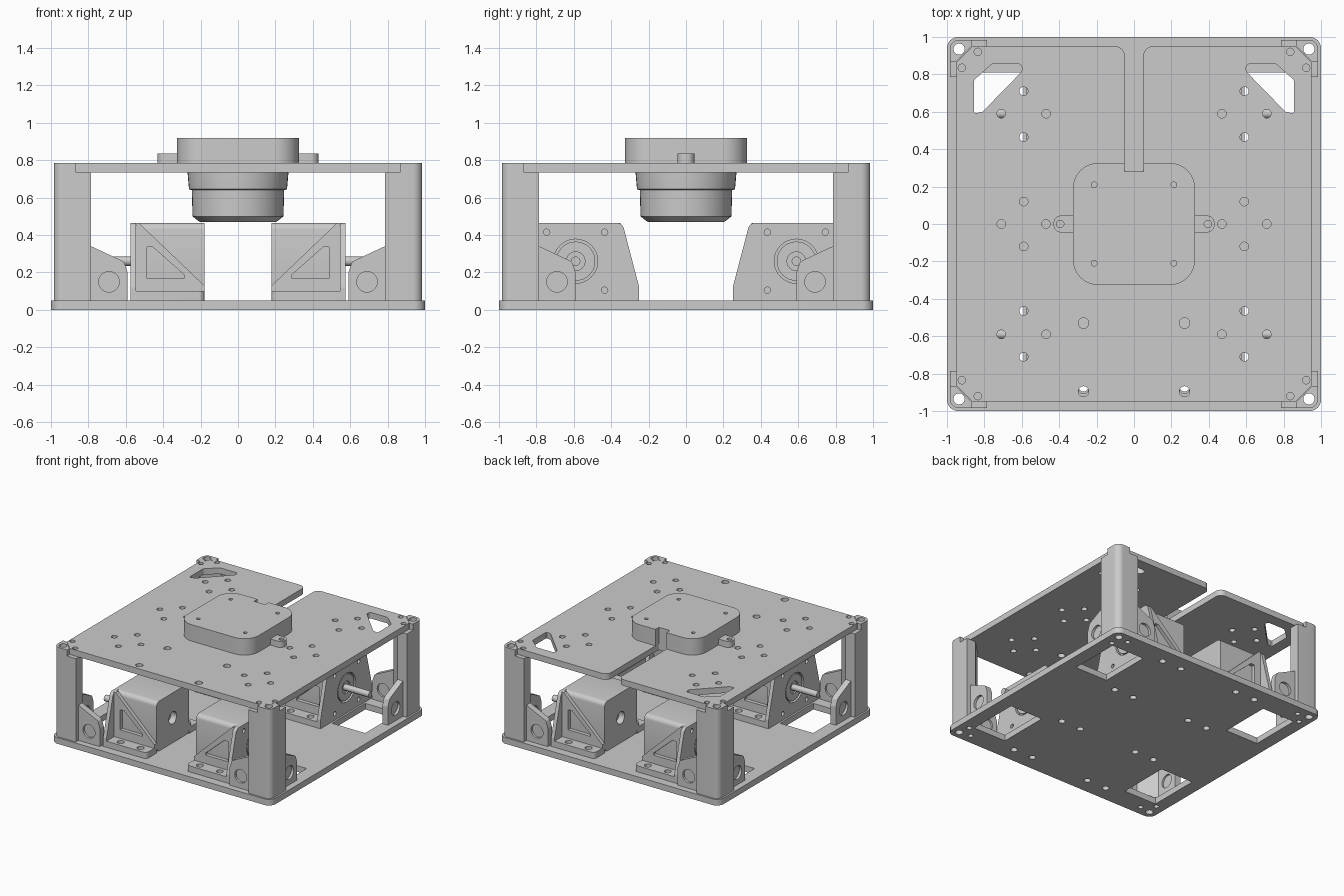
import bpy, bmesh, math
from mathutils import Matrix, Vector

cube = bpy.data.objects.get("Cube")
if cube:
    bpy.data.objects.remove(cube)

grey = bpy.data.materials.new("light grey")
grey.use_nodes = True
grey.diffuse_color = (0.6, 0.6, 0.6, 1)
grey.node_tree.nodes["Principled BSDF"].inputs["Base Color"].default_value = (0.6, 0.6, 0.6, 1)
parts = []


def circle(u, v, r, n=24):
    return [(u + r * math.cos(2 * math.pi * i / n), v + r * math.sin(2 * math.pi * i / n)) for i in range(n)]


def rounded(pts, radius, n=6):
    """Round polygon corners; radius is one value or one per corner."""
    out = []
    for i, p in enumerate(pts):
        r = radius[i] if isinstance(radius, (list, tuple)) else radius
        p = Vector(p)
        if r == 0:
            out.append(tuple(p))
            continue
        a = (Vector(pts[i - 1]) - p).normalized()
        b = (Vector(pts[(i + 1) % len(pts)]) - p).normalized()
        half = a.angle(b) / 2
        centre = p + (a + b).normalized() * (r / math.sin(half))
        start = (p + a * (r / math.tan(half)) - centre).normalized()
        end = (p + b * (r / math.tan(half)) - centre).normalized()
        for k in range(n + 1):
            out.append(tuple(centre + r * (start * (n - k) + end * k).normalized()))
    return out


def box(u0, u1, v0, v1):
    return [(u0, v0), (u1, v0), (u1, v1), (u0, v1)]


def mesh_of(prisms):
    """Extrude (outline, axis, low, high) entries into one mesh."""
    bm = bmesh.new()
    place = {"x": lambda u, v, w: (w, u, v), "y": lambda u, v, w: (u, w, v), "z": lambda u, v, w: (u, v, w)}
    for pts, axis, low, high in prisms:
        f = place[axis]
        rings = [[bm.verts.new(f(u, v, w)) for u, v in pts] for w in (low, high)]
        bm.faces.new(rings[0])
        bm.faces.new(rings[1])
        for i in range(len(pts)):
            bm.faces.new((rings[0][i - 1], rings[0][i], rings[1][i], rings[1][i - 1]))
    bmesh.ops.recalc_face_normals(bm, faces=bm.faces)
    mesh = bpy.data.meshes.new("part")
    bm.to_mesh(mesh)
    bm.free()
    return mesh


def add(name, mesh):
    ob = bpy.data.objects.new(name, mesh)
    bpy.context.collection.objects.link(ob)
    mesh.name = name
    mesh.materials.clear()
    mesh.materials.append(grey)
    parts.append(ob)
    return ob


def solid(name, outline, axis, low, high, cuts=()):
    ob = add(name, mesh_of([(outline, axis, low, high)]))
    if cuts:
        cutter = bpy.data.objects.new("cutter", mesh_of(cuts))
        cutter.hide_render = True
        bpy.context.collection.objects.link(cutter)
        mod = ob.modifiers.new("holes", "BOOLEAN")
        mod.operation, mod.solver, mod.object = "DIFFERENCE", "EXACT", cutter
        bpy.context.view_layer.update()
        cut = bpy.data.meshes.new_from_object(ob.evaluated_get(bpy.context.evaluated_depsgraph_get()))
        ob.modifiers.clear()
        ob.data = cut
        cut.name = name
        bpy.data.objects.remove(cutter)
    return ob


def four_ways(obs):
    """Mirror parts from the +x +y quarter to the other three."""
    for ob in obs:
        for sx, sy in ((-1, 1), (1, -1), (-1, -1)):
            mesh = ob.data.copy()
            mesh.transform(Matrix.Diagonal((sx, sy, 1, 1)))
            if sx * sy < 0:
                mesh.flip_normals()
            add(ob.name, mesh)


def drill(points, r, low, high):
    return [(circle(sx * x, sy * y, r), "z", low, high)
            for x, y in points for sx in ((1, -1) if x else (1,)) for sy in ((1, -1) if y else (1,))]


BASE, DECK, TOP = 0.05, 0.735, 0.785
screws = [(0.835, 0.92), (0.92, 0.835)]
MY, MZ = 0.59, 0.26

# Base plate with wheel openings
cuts = drill([(0.935, 0.935)], 0.03, -1, 1) + drill(screws, 0.02, -1, 1)
cuts += drill([(x, y) for x in (0.27, 0.45) for y in (0.31, 0.87)], 0.026, -1, 1)
for sx in (1, -1):
    for sy in (1, -1):
        x, y = sorted((sx * 0.59, sx * 0.89)), sorted((sy * 0.38, sy * 0.81))
        cuts.append((box(*x, *y), "z", -1, 1))
solid("base_plate", rounded(box(-1, 1, -1, 1), 0.06), "z", 0, BASE, cuts)

# Top plate with cable slot, corner windows and mounting holes
e, c = 0.95, 0.865
outline = [(-c, -e), (c, -e), (e, -c), (e, c), (c, e), (0.05, e), (0.05, 0.28),
           (-0.05, 0.28), (-0.05, e), (-c, e), (-e, c), (-e, -c)]
outline = rounded(outline, [0, 0, 0, 0, 0, 0.05, 0.01, 0.01, 0.05, 0, 0, 0])
cuts = drill(screws, 0.02, 0, 1)
cuts += drill([(x, y) for x in (0.47, 0.71) for y in (0, MY)], 0.023, 0, 1)
cuts += drill([(0.59, y) for y in (0.12, 0.465, 0.71)], 0.023, 0, 1)
cuts += [(circle(s * 0.27, y, 0.028), "z", 0, 1) for s in (1, -1) for y in (-0.53, -0.895)]
window = rounded([(0.855, 0.59), (0.855, 0.77), (0.76, 0.855), (0.6, 0.855), (0.6, 0.815), (0.81, 0.6)],
                 [0.01, 0.02, 0.02, 0.015, 0.015, 0.01], 3)
cuts += [([(s * u, v) for u, v in window], "z", 0, 1) for s in (1, -1)]
solid("top_plate", outline, "z", DECK, TOP, cuts)

# Corner posts with a raised tip and two side lugs
o = 0.985
bolt = [(circle(0.935, 0.935, 0.03), "z", -1, 1)]
post = rounded([(0.785, 0.9), (0.9, 0.785), (o, 0.785), (o, o), (0.785, o)], [0, 0, 0, 0.05, 0])
tip = rounded([(0.865, 0.953), (0.953, 0.865), (o, 0.865), (o, o), (0.865, o)], [0, 0, 0, 0.05, 0])
lug = rounded([(0.8, BASE), (0.8, 0.347), (0.61, 0.258), (0.59, 0.2), (0.59, BASE)], [0, 0, 0.03, 0.03, 0])
quarter = [solid("corner_post", post, "z", BASE, DECK, bolt),
           solid("post_tip", tip, "z", DECK, TOP, bolt)]
for axis in "xy":
    recess = [(circle(0.69, 0.15, 0.055), axis, a, b) for a, b in ((0.93, 1), (0.8, 0.915))]
    quarter.append(solid("post_lug", lug, axis, 0.9, 0.95, recess))

# Motor body, pilot boss and shaft
body = [(y + MY, z + MZ) for y, z in box(-0.21, 0.21, -0.205, 0.205)]
quarter.append(solid("motor_body", rounded(body, 0.035, 4), "x", 0.18, 0.545,
                     [(circle(MY, MZ, 0.05), "x", 0, 0.23)]))
quarter.append(solid("motor_boss", circle(MY, MZ, 0.105, 32), "x", 0.54, 0.57,
                     [(circle(MY, MZ, 0.05), "x", 0.56, 1)]))
quarter.append(solid("motor_shaft", circle(MY, MZ, 0.025), "x", 0.54, 0.79))

# Motor bracket: face plate, foot flanges and windowed gussets
face = [(MY - 0.34, BASE), (MY + 0.34, BASE), (MY + 0.34, 0.12), (MY + 0.25, 0.465),
        (MY - 0.25, 0.465), (MY - 0.34, 0.12)]
cuts = [(circle(MY, MZ, 0.118, 32), "x", 0, 1)]
cuts += [(circle(MY + a, MZ + b, 0.017, 16), "x", 0, 1) for a in (0.155, -0.155) for b in (0.155, -0.155)]
quarter.append(solid("bracket_face", rounded(face, [0, 0, 0.03, 0.04, 0.04, 0.03]), "x", 0.545, 0.575, cuts))
gusset = [(0.18, BASE), (0.55, BASE), (0.55, 0.465), (0.53, 0.465), (0.18, 0.13)]
hole = rounded([(0.49, 0.335), (0.49, 0.17), (0.285, 0.17), (0.285, 0.185), (0.455, 0.335)], 0.005, 2)
for s in (1, -1):
    near, far = MY + s * 0.208, MY + s * 0.24
    lo, hi = sorted((near, far))
    quarter.append(solid("bracket_gusset", gusset, "y", lo, hi, [(hole, "y", 0, 1)]))
    lo, hi = sorted((near, MY + s * 0.34))
    radii = [0.03, 0, 0, 0] if s < 0 else [0, 0, 0, 0.03]
    cuts = [(circle(x, MY + s * 0.29, 0.027), "z", 0, 1) for x in (0.27, 0.45)]
    quarter.append(solid("bracket_foot", rounded(box(0.18, 0.56, lo, hi), radii), "z", BASE, 0.1, cuts))
four_ways(quarter)

# Sensor head with cable notch, fixing tabs and round lower housing
h = 0.325
solid("sensor_head", rounded(box(-h, h, -h, h), 0.13, 10), "z", TOP, 0.92,
      drill([(0.213, 0.21)], 0.015, 0.88, 1) + [(box(-0.05, 0.05, 0.28, 0.4), "z", 0.7, 1)])
for s in (1, -1):
    tab = rounded(box(0.3, 0.43, -0.045, 0.045), [0, 0.04, 0.04, 0])
    solid("sensor_tab", [(s * u, v) for u, v in tab], "z", TOP, 0.835,
          [(circle(s * 0.395, 0, 0.02), "z", 0.7, 1)])

# Lathe the housing below the deck
profile = [(0.27, TOP), (0.27, 0.735), (0.262, 0.645), (0.247, 0.64), (0.243, 0.5), (0.205, 0.47)]
bm = bmesh.new()
rings = [[bm.verts.new((x, y, z)) for x, y in circle(0, 0, r, 48)] for r, z in profile]
bm.faces.new(rings[0])
bm.faces.new(rings[-1])
for a, b in zip(rings, rings[1:]):
    for i in range(len(a)):
        bm.faces.new((a[i - 1], a[i], b[i], b[i - 1]))
bmesh.ops.recalc_face_normals(bm, faces=bm.faces)
housing = bpy.data.meshes.new("sensor_housing")
bm.to_mesh(housing)
bm.free()
add("sensor_housing", housing)

# Smooth the curved faces and keep edges crisp
bpy.ops.object.select_all(action="DESELECT")
for ob in parts:
    ob.select_set(True)
bpy.context.view_layer.objects.active = parts[0]
bpy.ops.object.shade_smooth_by_angle(angle=math.radians(30))
